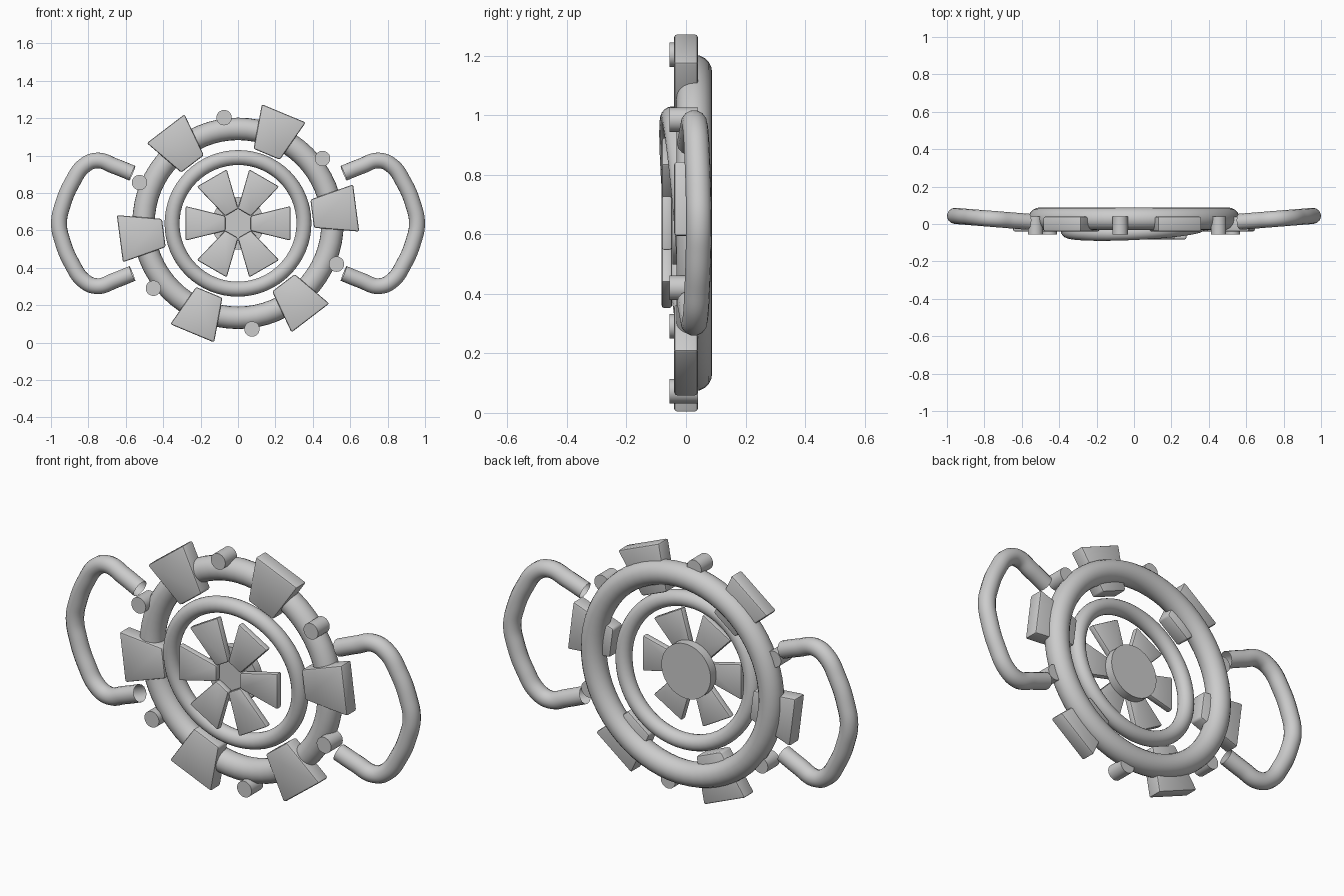
import bpy, bmesh, math
from mathutils import Matrix, Vector

cube = bpy.data.objects.get("Cube")
if cube:
    bpy.data.objects.remove(cube, do_unlink=True)

CZ = 0.638  # height of the wheel centre

grey = bpy.data.materials.new("plain_grey")
grey.use_nodes = True
COLOUR = (0.6, 0.6, 0.6, 1)
grey.diffuse_color = COLOUR
grey.node_tree.nodes["Principled BSDF"].inputs["Base Color"].default_value = COLOUR


def finish(obj, name, angle=40):
    """Name, colour and shade the object."""
    obj.name = name
    obj.data.materials.clear()
    obj.data.materials.append(grey)
    bpy.ops.object.select_all(action='DESELECT')
    obj.select_set(True)
    bpy.context.view_layer.objects.active = obj
    bpy.ops.object.shade_smooth_by_angle(angle=math.radians(angle))
    return obj


def prism(name, outline, y0, y1, bevel=0.0):
    """Extrude an outline in the front plane from y0 to y1."""
    bm = bmesh.new()
    face = bm.faces.new([bm.verts.new((x, y0, CZ + z)) for x, z in outline])
    new = bmesh.ops.extrude_face_region(bm, geom=[face])["geom"]
    verts = [v for v in new if isinstance(v, bmesh.types.BMVert)]
    bmesh.ops.translate(bm, verts=verts, vec=(0, y1 - y0, 0))
    bmesh.ops.recalc_face_normals(bm, faces=bm.faces)
    if bevel:
        bmesh.ops.bevel(bm, geom=bm.edges[:], offset=bevel, segments=2,
                        profile=0.5, affect='EDGES')
    mesh = bpy.data.meshes.new(name)
    bm.to_mesh(mesh)
    bm.free()
    obj = bpy.data.objects.new(name, mesh)
    bpy.context.collection.objects.link(obj)
    return finish(obj, name)


def wedge(angle, r_in, r_out, half_in, half_out):
    """Trapezoid outline pointing outward along an angle."""
    c, s = math.cos(angle), math.sin(angle)
    pts = [(r_in, -half_in), (r_out, -half_out), (r_out, half_out), (r_in, half_in)]
    return [(r * c - t * s, r * s + t * c) for r, t in pts]


def circle(cx, cz, radius, n=32):
    return [(cx + radius * math.cos(math.tau * i / n),
             cz + radius * math.sin(math.tau * i / n)) for i in range(n)]


def ring(name, major, minor, y):
    bpy.ops.mesh.primitive_torus_add(
        major_radius=major, minor_radius=minor, major_segments=64,
        minor_segments=20, location=(0, y, CZ), rotation=(math.pi / 2, 0, 0))
    return finish(bpy.context.object, name, 180)


# Outer rim and the slightly tilted inner ring
ring("outer_rim", 0.505, 0.06, 0.028)
inner = ring("inner_ring", 0.353, 0.04, -0.017)
lean = Vector((-0.5, 0, 0.87)).normalized()
axis = lean.cross(Vector((0, -1, 0)))
bpy.context.view_layer.update()
pivot = Matrix.Translation(inner.location)
inner.matrix_world = (pivot @ Matrix.Rotation(0.094, 4, axis)
                      @ pivot.inverted() @ inner.matrix_world)

# Hub disc
prism("hub_disc", circle(0, 0, 0.14, 48), -0.045, 0.0)

# Rim blocks, rim pins and fan blades
for i in range(6):
    turn = math.radians(60 * i)
    block = turn + math.radians(7.4)
    prism(f"rim_block_{i + 1}", wedge(block, 0.4, 0.637, 0.076, 0.127),
          -0.04, 0.04, 0.01)
    pin = turn + math.radians(37.5)
    prism(f"rim_pin_{i + 1}",
          circle(0.57 * math.cos(pin), 0.57 * math.sin(pin), 0.041), -0.055, 0.04)
    prism(f"fan_blade_{i + 1}", wedge(turn, 0.068, 0.28, 0.04, 0.092),
          -0.082, -0.047, 0.008)

# Side handles: open bent tubes, mirrored top to bottom and left to right
upper = [(0.565, 0.268), (0.66, 0.306), (0.75, 0.336), (0.82, 0.31),
         (0.89, 0.212), (0.937, 0.1)]
path = upper + [(0.957, 0.0)] + [(x, -z) for x, z in reversed(upper)]
for side, name in ((1, "left_handle"), (-1, "right_handle")):
    curve = bpy.data.curves.new(name, 'CURVE')
    curve.dimensions = '3D'
    curve.bevel_depth = 0.043
    curve.bevel_resolution = 5
    curve.resolution_u = 8
    spline = curve.splines.new('BEZIER')
    spline.bezier_points.add(len(path) - 1)
    for point, (x, z) in zip(spline.bezier_points, path):
        point.co = (side * x, 0.012 + (x - 0.565) * 0.08, CZ + z)
        point.handle_left_type = point.handle_right_type = 'AUTO'
    handle = bpy.data.objects.new(name, curve)
    bpy.context.collection.objects.link(handle)
    bpy.ops.object.select_all(action='DESELECT')
    handle.select_set(True)
    bpy.context.view_layer.objects.active = handle
    bpy.ops.object.convert(target='MESH')
    finish(bpy.context.object, name, 180)
